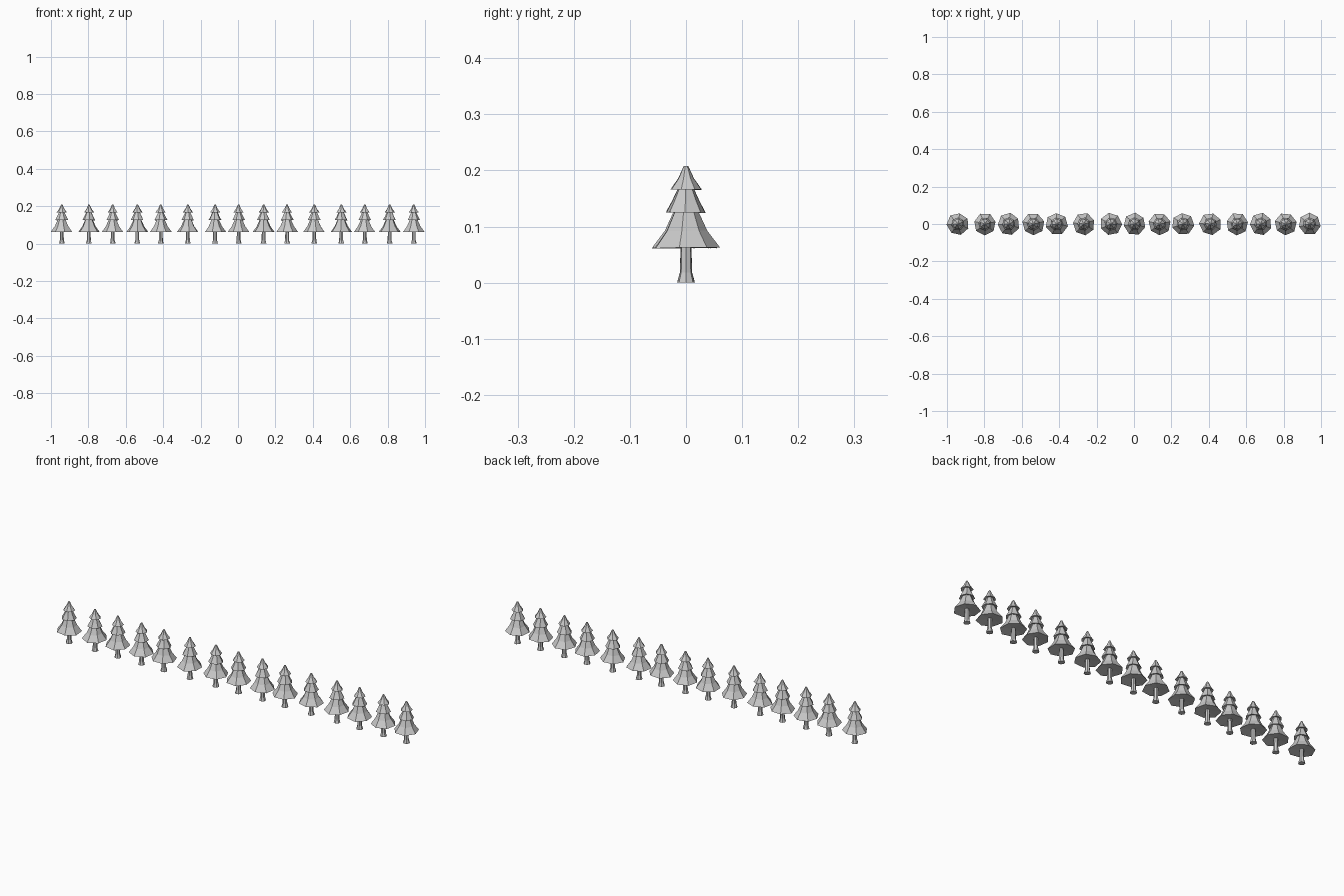
import bpy, bmesh, math, random

if "Cube" in bpy.data.objects:
    bpy.data.objects.remove(bpy.data.objects["Cube"])

random.seed(4)
SIDES = 7

def lathe(bm, profile, turn, wobble=0.0):
    """Skin rings of (radius, z) into a faceted, closed shape."""
    rings = []
    jit = [(random.uniform(-wobble, wobble), random.uniform(-wobble, wobble)) for _ in range(SIDES)]
    for r, z in profile:
        ring = []
        for i in range(SIDES):
            a = turn + 2 * math.pi * i / SIDES
            rr = r * (1 + jit[i][0])
            ring.append(bm.verts.new((rr * math.cos(a), rr * math.sin(a), z + r * 0.5 * jit[i][1])))
        rings.append(ring)
    for lo, hi in zip(rings, rings[1:]):
        for i in range(SIDES):
            j = (i + 1) % SIDES
            bm.faces.new((lo[i], lo[j], hi[j], hi[i]))
    bm.faces.new(rings[0][::-1])
    bm.faces.new(rings[-1])

def make_mesh(name, parts):
    bm = bmesh.new()
    for profile, turn, wobble in parts:
        lathe(bm, profile, turn, wobble)
    bmesh.ops.recalc_face_normals(bm, faces=bm.faces)
    mesh = bpy.data.meshes.new(name)
    bm.to_mesh(mesh)
    bm.free()
    return mesh

# flared trunk
trunk = make_mesh("trunk", [([(0.016, 0), (0.011, 0.018), (0.0095, 0.07)], 0.2, 0)])

# three stacked skirts with slightly hollow undersides
foliage = make_mesh("foliage", [
    ([(0.010, 0.068), (0.059, 0.062), (0.037, 0.092), (0.020, 0.130)], 0.0, 0.04),
    ([(0.018, 0.130), (0.035, 0.125), (0.024, 0.146), (0.013, 0.170)], 0.15, 0.04),
    ([(0.012, 0.170), (0.028, 0.166), (0.014, 0.186), (0.004, 0.208)], -0.1, 0.04),
])

# row of trees: x position and rotation in degrees
row = [(-0.942, 80), (-0.797, 12), (-0.67, 30), (-0.538, 65), (-0.413, 92),
       (-0.268, 20), (-0.123, 50), (0.003, 35), (0.137, 64), (0.262, 95),
       (0.408, 75), (0.552, 10), (0.678, 28), (0.811, 62), (0.939, 40)]
for n, (x, deg) in enumerate(row, 1):
    for part, mesh in (("trunk", trunk), ("foliage", foliage)):
        ob = bpy.data.objects.new(f"tree_{n:02d}_{part}", mesh)
        ob.location.x = x
        ob.rotation_euler.z = math.radians(deg)
        bpy.context.collection.objects.link(ob)
